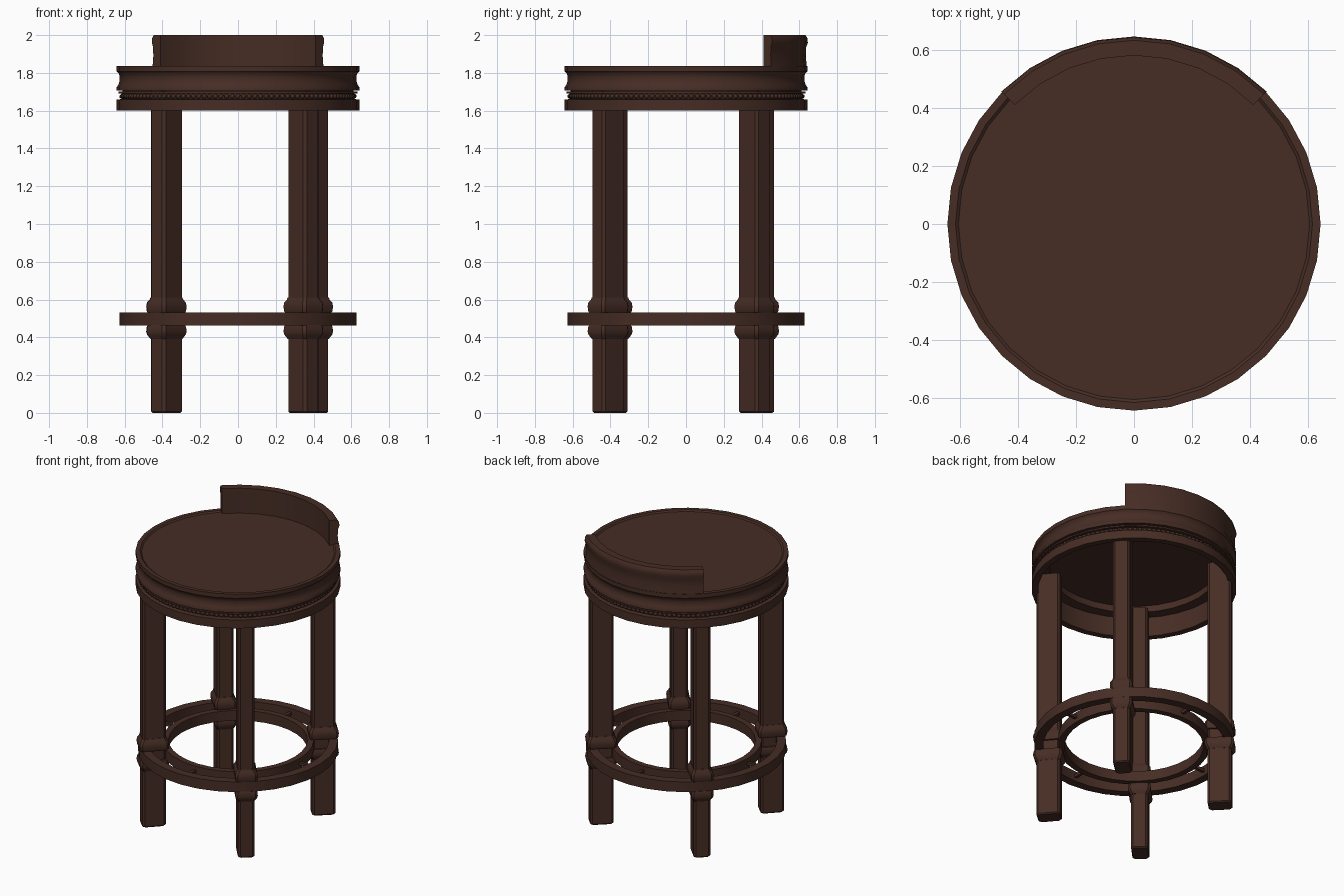
import bpy, bmesh, math
from mathutils import Matrix, Vector

if "Cube" in bpy.data.objects:
    bpy.data.objects.remove(bpy.data.objects["Cube"])

wood = bpy.data.materials.new("dark_brown_wood")
wood.diffuse_color = (0.062, 0.026, 0.018, 1)
wood.use_nodes = True
wood.node_tree.nodes["Principled BSDF"].inputs["Base Color"].default_value = wood.diffuse_color
SEGS = 32


def finish(name, bm, angle=35):
    bmesh.ops.remove_doubles(bm, verts=bm.verts, dist=1e-5)
    bmesh.ops.recalc_face_normals(bm, faces=bm.faces)
    me = bpy.data.meshes.new(name)
    bm.to_mesh(me)
    bm.free()
    me.materials.append(wood)
    ob = bpy.data.objects.new(name, me)
    bpy.context.collection.objects.link(ob)
    bpy.ops.object.select_all(action='DESELECT')
    ob.select_set(True)
    bpy.context.view_layer.objects.active = ob
    bpy.ops.object.shade_smooth_by_angle(angle=math.radians(angle))
    return ob


def sweep(name, profile, start=0, end=360, steps=SEGS, closed=True):
    """Turn a (radius, z) profile about the z axis, capping partial turns."""
    bm = bmesh.new()
    full = end - start == 360
    rings = []
    for i in range(steps if full else steps + 1):
        a = math.radians(start + (end - start) * i / steps)
        rings.append([bm.verts.new((r * math.cos(a), r * math.sin(a), z)) for r, z in profile])
    pairs = list(zip(rings, rings[1:])) + ([(rings[-1], rings[0])] if full else [])
    n = len(profile)
    for a, b in pairs:
        for j in range(n if closed else n - 1):
            k = (j + 1) % n
            bm.faces.new((a[j], b[j], b[k], a[k]))
    if not full:
        bm.faces.new(rings[0])
        bm.faces.new(rings[-1])
    return finish(name, bm)


def post(name, sections, x, y, chamfer=0.014):
    """Stack chamfered rectangles (growth, z) with the long side facing outward."""
    bm = bmesh.new()
    turn = Matrix.Translation((x, y, 0)) @ Matrix.Rotation(math.atan2(y, x), 4, 'Z')
    rings = []
    for grow, z in sections:
        a, b, c = 0.075 + grow, 0.053 + grow, chamfer
        pts = [(a, b - c), (a - c, b), (c - a, b), (-a, b - c),
               (-a, c - b), (c - a, -b), (a - c, -b), (a, c - b)]
        rings.append([bm.verts.new(turn @ Vector((p, q, z))) for p, q in pts])
    for lo, hi in zip(rings, rings[1:]):
        for j in range(8):
            k = (j + 1) % 8
            bm.faces.new((lo[j], lo[k], hi[k], hi[j]))
    bm.faces.new(rings[0])
    bm.faces.new(rings[-1])
    return finish(name, bm)


# Seat: moulded frame with a raised rim on top and a stepped recess underneath
sweep("seat", [(0, 1.828), (0.604, 1.828), (0.614, 1.836), (0.642, 1.836), (0.642, 1.808),
               (0.631, 1.797), (0.626, 1.778), (0.627, 1.758), (0.633, 1.738), (0.642, 1.724),
               (0.642, 1.708), (0.612, 1.706), (0.612, 1.69), (0.60, 1.69), (0.60, 1.735),
               (0.53, 1.735), (0.53, 1.78), (0, 1.78)], closed=False)

# Apron: lower band with a groove above it, and a narrow lip above the beads
sweep("apron_band", [(0.642, 1.60), (0.642, 1.658), (0.613, 1.662), (0.613, 1.692),
                     (0.60, 1.692), (0.60, 1.60)])
sweep("bead_lip", [(0.605, 1.691), (0.632, 1.691), (0.632, 1.701), (0.605, 1.701)])

# Row of small beads in the groove
bm = bmesh.new()
COUNT = 128
for i in range(COUNT):
    a = 2 * math.pi * i / COUNT
    bmesh.ops.create_icosphere(bm, subdivisions=1, radius=0.0145, matrix=Matrix.Translation(
        (0.615 * math.cos(a), 0.615 * math.sin(a), 1.676)))
finish("bead_trim", bm, 60)

# Low curved backrest with a slightly hollow outer face
sweep("backrest", [(0.58, 1.82), (0.58, 2.0), (0.632, 2.0), (0.642, 1.985), (0.645, 1.96),
                   (0.636, 1.935), (0.634, 1.89), (0.638, 1.85), (0.64, 1.82)],
      start=45, end=135, steps=8)

# Four legs, each with a collar above and below the footrest
legs = {"front_left": (-0.378, -0.39), "front_right": (0.346, -0.413),
        "back_left": (-0.38, 0.386), "back_right": (0.396, 0.362)}
for side, (x, y) in legs.items():
    post(side + "_leg", [(-0.006, 0), (0, 0.008), (0, 1.736)], x, y)
    post(side + "_upper_collar", [(0.012, 0.53), (0.016, 0.54), (0.018, 0.565),
                                  (0.015, 0.585), (0.005, 0.60), (0.002, 0.612)], x, y)
    post(side + "_lower_collar", [(0.001, 0.39), (0.007, 0.40), (0.015, 0.415),
                                  (0.018, 0.43), (0.016, 0.455), (0.012, 0.465)], x, y)

# Footrest: two concentric hoops joined by short spokes
for name, inner, outer in (("outer_foot_ring", 0.57, 0.627), ("inner_foot_ring", 0.435, 0.475)):
    sweep(name, [(inner, 0.462), (outer, 0.462), (outer, 0.532), (inner, 0.532)])
bm = bmesh.new()
for i in range(4):
    bmesh.ops.create_cube(bm, size=1, matrix=Matrix.Rotation(i * math.pi / 2, 4, 'Z')
                          @ Matrix.Translation((0.522, 0, 0.497))
                          @ Matrix.Diagonal((0.11, 0.02, 0.02, 1)))
finish("foot_ring_spokes", bm)
